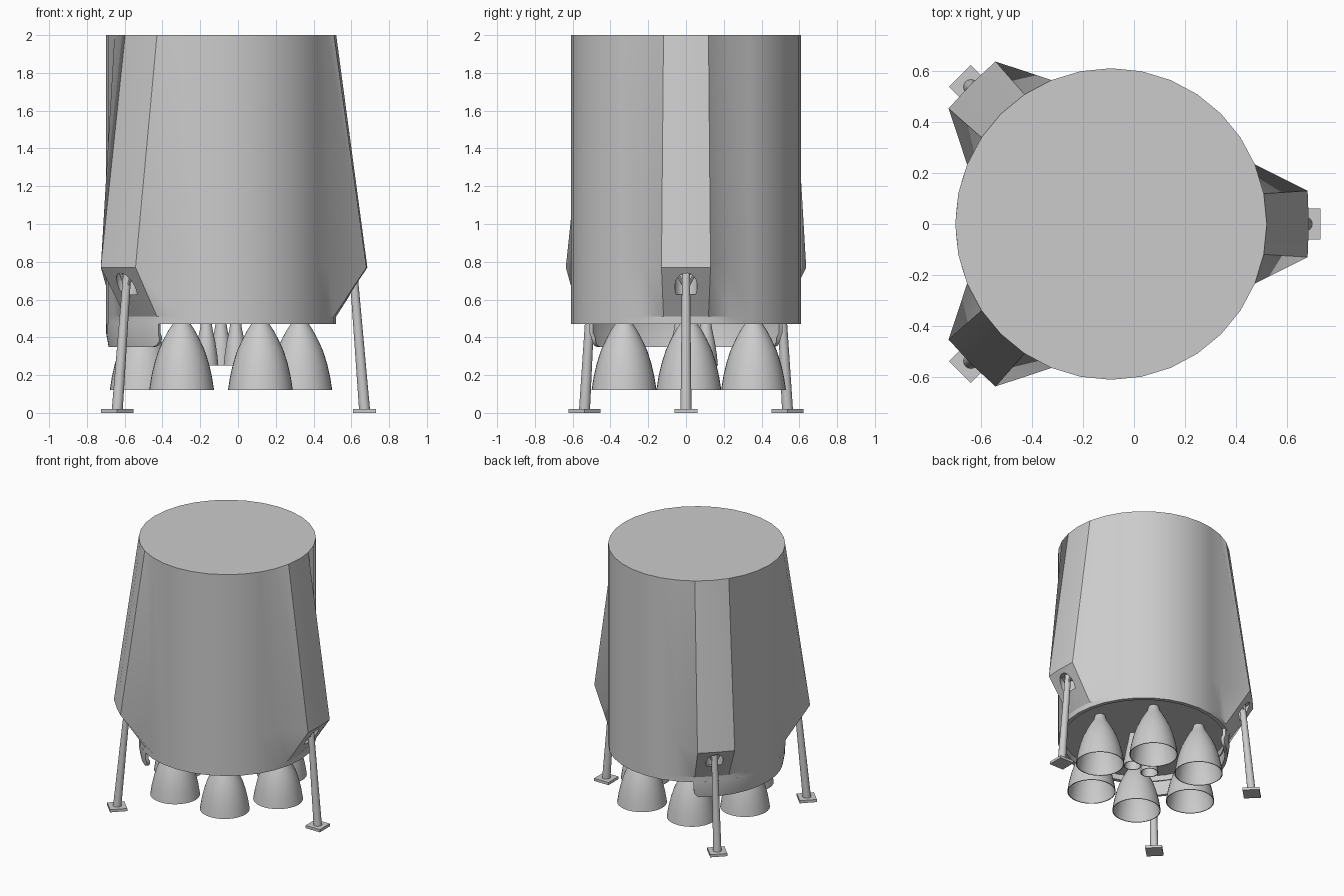
import bpy, bmesh, math
from mathutils import Vector

if "Cube" in bpy.data.objects:
    bpy.data.objects.remove(bpy.data.objects["Cube"])

CX = -0.09                      # axis of the hull
R = 0.61
LEGS = (0, 12, 20)              # hull column in front of each leg (32 columns)

grey = bpy.data.materials.new("light_grey")
grey.diffuse_color = (0.6, 0.6, 0.6, 1)
grey.use_nodes = True
grey.node_tree.nodes["Principled BSDF"].inputs["Base Color"].default_value = grey.diffuse_color


def polar(r, a, z, side=0.0):
    """Point at radius r along angle a, shifted sideways, about the hull axis."""
    return Vector((CX + r * math.cos(a) - side * math.sin(a),
                   r * math.sin(a) + side * math.cos(a), z))


def make(name, bm, smooth=True, fix=True):
    if fix:
        bmesh.ops.recalc_face_normals(bm, faces=bm.faces)
    me = bpy.data.meshes.new(name)
    bm.to_mesh(me)
    bm.free()
    ob = bpy.data.objects.new(name, me)
    bpy.context.collection.objects.link(ob)
    me.materials.append(grey)
    if smooth:
        shade(ob)
    return ob


def select(ob):
    bpy.ops.object.select_all(action='DESELECT')
    ob.select_set(True)
    bpy.context.view_layer.objects.active = ob


def shade(ob):
    select(ob)
    bpy.ops.object.shade_smooth_by_angle(angle=math.radians(30))


def bridge(bm, rings, closed=True):
    for a, b in zip(rings, rings[1:]):
        n = len(a)
        for i in range(n if closed else n - 1):
            j = (i + 1) % n
            bm.faces.new((a[i], a[j], b[j], b[i]))


def rod(bm, p, q, r1, r2, n=16):
    """Tapered round bar from p to q."""
    d = (q - p).normalized()
    u = d.orthogonal().normalized()
    v = d.cross(u)
    rings = [[bm.verts.new(c + r * (u * math.cos(t) + v * math.sin(t)))
              for t in [2 * math.pi * i / n for i in range(n)]]
             for c, r in ((p, r1), (q, r2))]
    bridge(bm, rings)
    bm.faces.new(rings[0][::-1])
    bm.faces.new(rings[1])


# Hull: 32-sided tube, pulled outwards into a fairing above each leg
bm = bmesh.new()
rings = []
for z, r in ((2.0, R), (0.77, R), (0.51, R), (0.47, R), (0.47, 0.58), (0.51, 0.575)):
    ring = []
    for i in range(32):
        p = polar(r, i * math.pi / 16, z)
        if z == 0.77:
            for c in LEGS:
                if abs(i - c) in (0, 1, 31):
                    s = (i - c + 1) % 32 - 1
                    p = polar(0.775 if s == 0 else 0.77, c * math.pi / 16, z, 0.13 * s)
        ring.append(bm.verts.new(p))
    rings.append(ring)
bridge(bm, rings)
bm.faces.new(rings[0])
bm.faces.new(rings[-1])
hull = make("hull", bm, smooth=False)

# Leg bays cut into the sloping undersides of the fairings
bm = bmesh.new()
for c in LEGS:
    a = c * math.pi / 16
    rod(bm, polar(0.71, a, 0.63), polar(0.695, a, 0.74), 0.06, 0.06, 20)
cutter = make("bay_cutter", bm, smooth=False)
cutter.hide_render = True
mod = hull.modifiers.new("bays", 'BOOLEAN')
mod.operation = 'DIFFERENCE'
mod.solver = 'EXACT'
mod.object = cutter
select(hull)
bpy.ops.object.modifier_apply(modifier="bays")
bpy.data.objects.remove(cutter)
shade(hull)

# Landing legs: strut, two braces and a square foot pad
for k, c in enumerate(LEGS):
    a = c * math.pi / 16
    shift = Vector((-0.012 if k else 0, 0, 0))
    bm = bmesh.new()
    rod(bm, polar(0.76, a, 0.015) + shift, polar(0.70, a, 0.76), 0.029, 0.021)
    for s in (-1, 1):
        rod(bm, polar(0.712, a, 0.65), polar(0.70, a, 0.755, 0.055 * s), 0.008, 0.008, 8)
    make(f"leg_{k + 1}", bm)
    bm = bmesh.new()
    bmesh.ops.create_cube(bm, size=1)
    for v in bm.verts:
        v.co = polar(0.76 + v.co.x * 0.12, a, 0.01 + v.co.z * 0.02, v.co.y * 0.12) + shift
    make(f"foot_pad_{k + 1}", bm, smooth=False)


# Engine bells: thin open shells of revolution
def bell(name, x, y, profile, n=32):
    wall = 0.006
    inner = [(max(r - wall, 0.01), z) for r, z in profile]
    inner[-1] = (inner[-1][0], inner[-1][1] - 0.02)
    bm = bmesh.new()
    rings = [[bm.verts.new((x + r * math.cos(2 * math.pi * i / n),
                            y + r * math.sin(2 * math.pi * i / n), z)) for i in range(n)]
             for r, z in profile[::-1] + inner]
    bridge(bm, rings)
    bm.faces.new(rings[0])
    bm.faces.new(rings[-1])
    make(name, bm)


BIG = [(0.172, 0.12), (0.161, 0.19), (0.145, 0.26), (0.123, 0.33),
       (0.095, 0.39), (0.068, 0.44), (0.048, 0.47), (0.035, 0.515)]
SMALL = [(0.064, 0.25), (0.058, 0.31), (0.047, 0.38), (0.034, 0.44), (0.022, 0.515)]
for i in range(6):
    t = i * math.pi / 3
    bell(f"main_engine_{i + 1}", CX + 0.417 * math.cos(t), 0.015 + 0.396 * math.sin(t), BIG)
for i in range(3):
    t = math.pi / 2 + i * 2 * math.pi / 3
    bell(f"inner_engine_{i + 1}", CX + 0.09 * math.cos(t), 0.015 + 0.09 * math.sin(t), SMALL)

# Heat skirt: curved apron with rounded lower corners hanging below the -x side
bm = bmesh.new()
outer, inside = [[], [], []], [[], [], []]
half, corner = math.radians(57), 0.05
N = 48
for i in range(N + 1):
    u = -half * math.cos(math.pi * i / N)        # columns gather at the ends
    e = min((half - abs(u)) * R, corner)
    zb = 0.35 + corner - math.sqrt(corner ** 2 - (corner - e) ** 2)
    for j, (z, r) in enumerate(((0.472, R - 0.002), (max(0.42, zb + 0.01), R - 0.002), (zb, R - 0.015))):
        outer[j].append(bm.verts.new(polar(r, math.pi + u, z)))
        inside[j].append(bm.verts.new(polar(r - 0.022, math.pi + u, z)))
loop = outer + inside[::-1]
bridge(bm, loop + [outer[0]], closed=False)
for end in (0, -1):
    bm.faces.new([row[end] for row in loop])
make("heat_skirt", bm)
